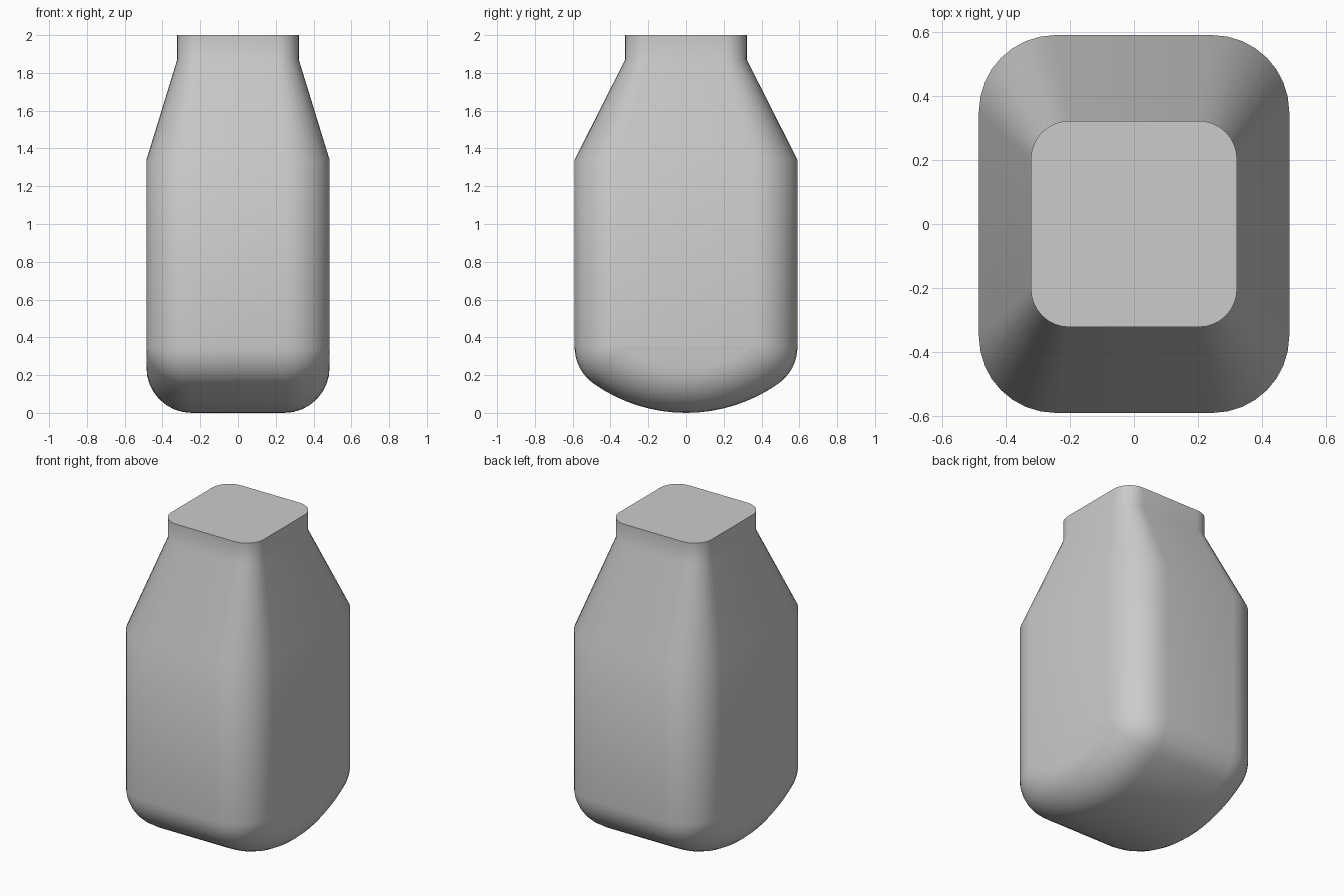
import bpy, bmesh, math

cube = bpy.data.objects.get("Cube")
if cube:
    bpy.data.objects.remove(cube, do_unlink=True)

# Main dimensions: half widths, edge rounding, shoulder and neck
HALF_X, HALF_Y, R = 0.485, 0.59, 0.24
NECK, NECK_R = 0.322, 0.12
SHOULDER_Z, NECK_Z, TOP_Z = 1.34, 1.87, 2.0
BELLY_R = 0.85          # radius of the rocking base
SEGMENTS = 8            # per rounded edge


def row(half_x, radius, y, z, ny, nz):
    """Points across x, rounded at both ends, bulging along (ny, nz)."""
    angles = [math.pi / 2 * i / SEGMENTS for i in range(SEGMENTS + 1)]
    right = [(half_x - radius + radius * math.sin(a),
              y + radius * math.cos(a) * ny,
              z + radius * math.cos(a) * nz) for a in angles]
    left = [(-x, py, pz) for x, py, pz in reversed(right)]
    return left + right


# Front rows: neck, shoulder and wall
rows = []
for hx, hy, r, z in ((NECK, NECK, NECK_R, TOP_Z), (NECK, NECK, NECK_R, NECK_Z),
                     (HALF_X, HALF_Y, R, SHOULDER_Z)):
    rows.append(row(hx, r, -(hy - r), z, -1, 0))

# Lower edge rounding, then the curved base down to its middle
cy = HALF_Y - R
inner = BELLY_R - R
tangent = math.asin(cy / inner)
cz = BELLY_R - inner * math.cos(tangent)
for i in range(SEGMENTS + 1):
    a = math.pi / 2 + (tangent - math.pi / 2) * i / SEGMENTS
    rows.append(row(HALF_X, R, -cy, cz, -math.sin(a), -math.cos(a)))
for i in range(1, SEGMENTS + 1):
    a = tangent * (1 - i / SEGMENTS)
    rows.append(row(HALF_X, R, -inner * math.sin(a), BELLY_R - inner * math.cos(a),
                    -math.sin(a), -math.cos(a)))

# Back rows mirror the front ones
rows += [[(x, -y, z) for x, y, z in r] for r in reversed(rows[:-1])]

bm = bmesh.new()
grid = [[bm.verts.new(p) for p in r] for r in rows]
for a, b in zip(grid, grid[1:]):
    for j in range(len(a) - 1):
        bm.faces.new((a[j], a[j + 1], b[j + 1], b[j]))

# Flat side walls join front and back rows
n = len(grid)
for side in (0, -1):
    for i in range(n // 2):
        a, b = grid[i][side], grid[i + 1][side]
        c, d = grid[n - 2 - i][side], grid[n - 1 - i][side]
        bm.faces.new((a, b, d) if b is c else (a, b, c, d))

# Top cap
bm.faces.new(grid[0] + grid[-1][::-1])
bmesh.ops.recalc_face_normals(bm, faces=bm.faces)

mesh = bpy.data.meshes.new("bottle_body")
bm.to_mesh(mesh)
bm.free()
body = bpy.data.objects.new("bottle_body", mesh)
bpy.context.collection.objects.link(body)

# Plain grey finish
grey = bpy.data.materials.new("light_grey")
grey.use_nodes = True
colour = (0.6, 0.6, 0.6, 1)
grey.diffuse_color = colour
grey.node_tree.nodes["Principled BSDF"].inputs["Base Color"].default_value = colour
mesh.materials.append(grey)

bpy.context.view_layer.objects.active = body
body.select_set(True)
bpy.ops.object.shade_smooth_by_angle(angle=math.radians(35))
